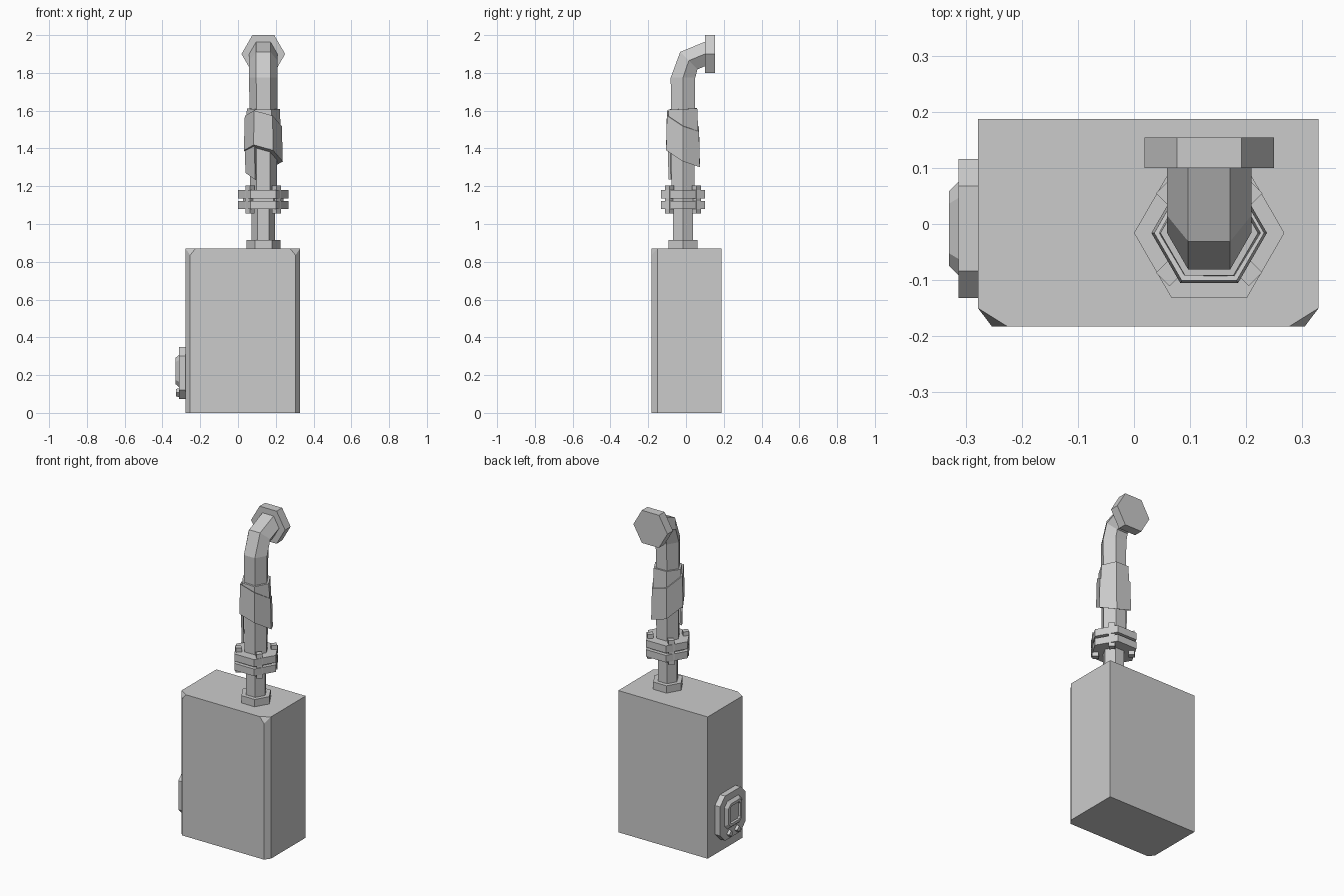
import bpy, bmesh, math
from mathutils import Vector

if "Cube" in bpy.data.objects:
    bpy.data.objects.remove(bpy.data.objects["Cube"], do_unlink=True)

grey = bpy.data.materials.new("plain_grey")
grey.use_nodes = True
grey.diffuse_color = (0.6, 0.6, 0.6, 1)
grey.node_tree.nodes["Principled BSDF"].inputs["Base Color"].default_value = (0.6, 0.6, 0.6, 1)

PX, PY = 0.134, -0.016  # pipe axis


def finish(name, bm):
    bmesh.ops.recalc_face_normals(bm, faces=bm.faces)
    mesh = bpy.data.meshes.new(name)
    bm.to_mesh(mesh)
    bm.free()
    mesh.materials.append(grey)
    obj = bpy.data.objects.new(name, mesh)
    bpy.context.collection.objects.link(obj)
    return obj


def loft(name, rings):
    """Skin a list of equal-length point rings and cap both ends."""
    bm = bmesh.new()
    loops = [[bm.verts.new(p) for p in ring] for ring in rings]
    for a, b in zip(loops, loops[1:]):
        n = len(a)
        for i in range(n):
            bm.faces.new((a[i], a[(i + 1) % n], b[(i + 1) % n], b[i]))
    bm.faces.new(loops[0])
    bm.faces.new(loops[-1])
    return finish(name, bm)


def hull(name, points):
    bm = bmesh.new()
    verts = [bm.verts.new(p) for p in points]
    bmesh.ops.convex_hull(bm, input=verts)
    bmesh.ops.dissolve_limit(bm, angle_limit=0.01, verts=bm.verts, edges=bm.edges)
    return finish(name, bm)


def hexagon(centre, r, across=(0, 1, 0)):
    """Hexagon with corners on the x axis; across is its second direction."""
    c, v = Vector(centre), Vector(across).normalized()
    angles = [math.radians(60 * i) for i in range(6)]
    return [c + Vector((r * math.cos(a), 0, 0)) + v * r * math.sin(a) for a in angles]


def hex_disc(name, r, z0, z1):
    return loft(name, [hexagon((PX, PY, z), r) for z in (z0, z1)])


# Cabinet with chamfered front edges and clipped upper corners
body = []
for x, s in ((-0.278, 1), (0.329, -1)):
    for z in (0, 0.87):
        body += [(x, 0.187, z), (x, -0.15, z)]
    body += [(x + s * 0.025, -0.183, 0), (x + s * 0.025, -0.183, 0.835),
             (x + s * 0.053, -0.183, 0.87)]
hull("cabinet", body)

# Lower pipe, collar and bolted flange pair
hex_disc("pipe_collar", 0.09, 0.865, 0.915)
hex_disc("lower_pipe", 0.062, 0.86, 1.1)
hex_disc("lower_flange", 0.134, 1.079, 1.122)
hex_disc("gasket", 0.108, 1.118, 1.14)
hex_disc("upper_flange", 0.134, 1.136, 1.18)

for i in range(4):
    a = math.radians(45 + 90 * i)
    c = Vector((PX + 0.1 * math.cos(a), PY + 0.1 * math.sin(a), 0))
    corners = [c + Vector((0.024 * math.cos(k * math.pi / 2), 0.024 * math.sin(k * math.pi / 2), 0))
               for k in range(4)]
    loft("flange_bolt", [[p + Vector((0, 0, z)) for p in corners] for z in (1.055, 1.205)])

# Upper pipe bending backwards into a hexagonal end plate
loft("bent_pipe", [
    hexagon((PX, PY, 1.16), 0.071),
    hexagon((PX, PY, 1.5), 0.073),
    hexagon((PX, PY, 1.775), 0.075),
    hexagon((PX, 0.015, 1.865), 0.075, (0, 1, -1)),
    hexagon((PX, 0.11, 1.904), 0.075, (0, 0, -1)),
])
loft("end_plate", [hexagon((PX, y, 1.9), 0.1155, (0, 0, 1)) for y in (0.1, 0.154)])


# Repair wrap: slanted hexagonal bands and a loose tail
def band(name, r0, r1, z0, z1, slope_x, slope_y):
    rings = []
    for r, z, k in ((r0, z0, 1), (r1, z1, 1)):
        ring = hexagon((PX, PY, z), r)
        for p in ring:
            p.z += k * (slope_x * (p.x - PX) + slope_y * (p.y - PY))
        rings.append(ring)
    return loft(name, rings)


band("upper_wrap", 0.094, 0.087, 1.47, 1.61, -0.02, 0.05)
band("main_wrap", 0.103, 0.098, 1.36, 1.545, -0.28, -0.5)

tail = []
for deg, r, low in ((180, 0.1, 1.27), (240, 0.094, 1.235)):
    a = math.radians(deg)
    for radius, z in ((r, 1.43), (r - 0.015, 1.43), (r - 0.006, low), (r - 0.02, low)):
        tail.append((PX + radius * math.cos(a), PY + radius * math.sin(a), z))
hull("wrap_tail", tail)


# Control panel on the side
def octagon(x, zc, hy, hz, cut):
    yc = -0.008
    quarter = [(hy, hz - cut), (hy - cut, hz)]
    pts = quarter + [(-y, z) for y, z in reversed(quarter)]
    pts += [(-y, -z) for y, z in pts]
    return [Vector((x, yc + y, zc + z)) for y, z in pts]


loft("panel_base", [octagon(x, 0.211, 0.124, 0.137, 0.048) for x in (-0.27, -0.313)])
loft("panel_frame", [
    octagon(-0.31, 0.222, 0.086, 0.088, 0.03),
    octagon(-0.33, 0.222, 0.066, 0.07, 0.022),
    octagon(-0.33, 0.222, 0.05, 0.054, 0.012),
    octagon(-0.32, 0.222, 0.046, 0.05, 0.012),
])
for y in (-0.046, 0.03):
    loft("panel_button", [[(x, y + r, 0.107), (x, y, 0.107 + r), (x, y - r, 0.107), (x, y, 0.107 - r)]
                          for x, r in ((-0.31, 0.024), (-0.329, 0.019))])
